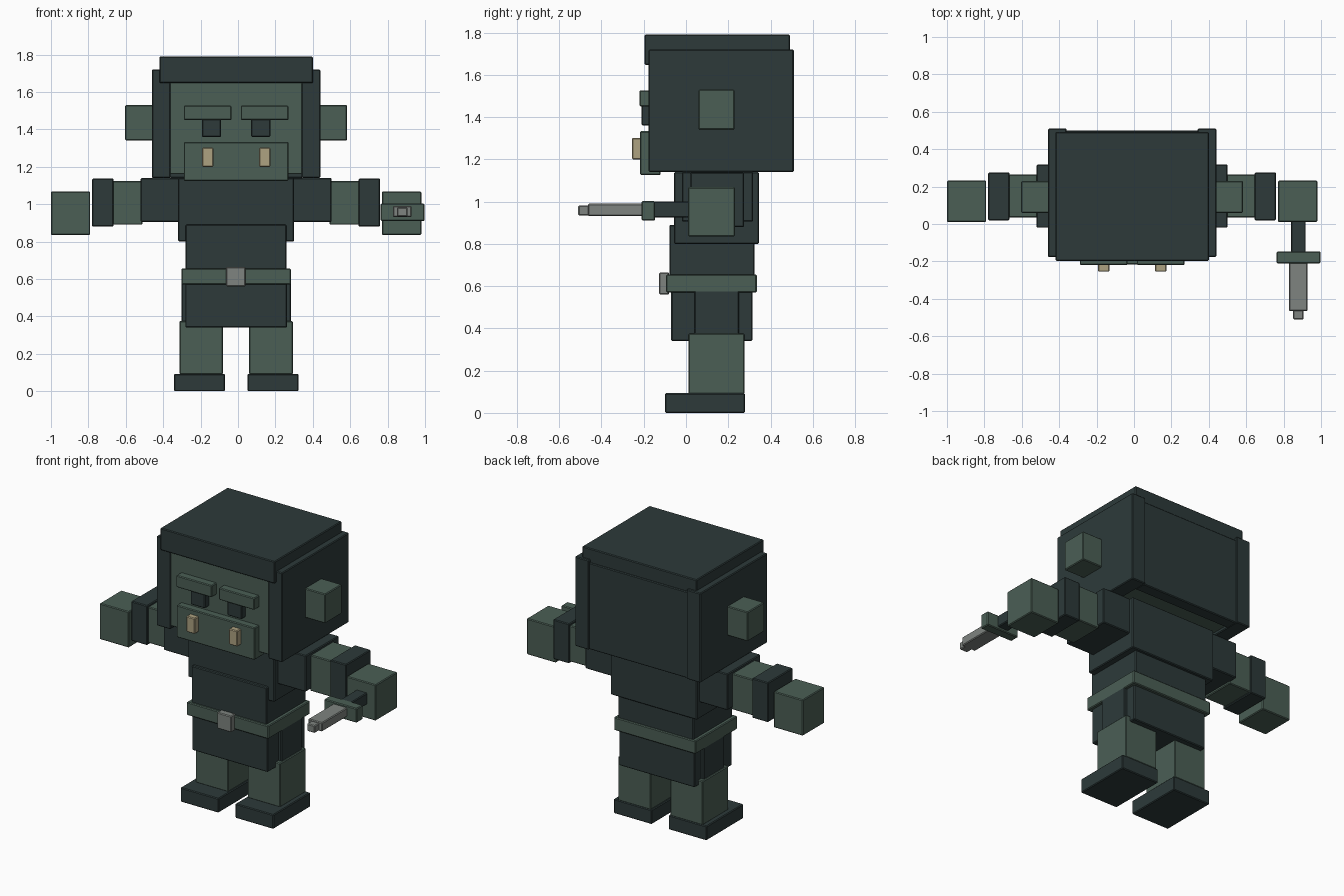
import bpy

cube = bpy.data.objects.get("Cube")
if cube:
    bpy.data.objects.remove(cube, do_unlink=True)

MID = -0.01  # plane of symmetry of the body


def material(name, rgb):
    m = bpy.data.materials.new(name)
    m.use_nodes = True
    m.diffuse_color = (*rgb, 1)
    m.node_tree.nodes["Principled BSDF"].inputs["Base Color"].default_value = (*rgb, 1)
    return m


dark = material("dark slate", (0.026, 0.042, 0.042))
green = material("grey green", (0.070, 0.114, 0.091))
tan = material("ivory", (0.42, 0.36, 0.22))
grey = material("steel grey", (0.21, 0.23, 0.215))


def box(name, mat, x, y, z, bevel=0.005):
    """Softly chamfered block spanning the given (low, high) ranges."""
    bpy.ops.mesh.primitive_cube_add(size=1, location=[sum(r) / 2 for r in (x, y, z)])
    ob = bpy.context.object
    ob.name = name
    ob.scale = [r[1] - r[0] for r in (x, y, z)]
    bpy.ops.object.transform_apply(location=False, rotation=False, scale=True)
    ob.data.materials.append(mat)
    mod = ob.modifiers.new("chamfer", 'BEVEL')
    mod.width = bevel
    mod.segments = 1
    return ob


def centred(name, mat, half, y, z):
    return box(name, mat, (MID - half, MID + half), y, z)


def pair(name, mat, inner, outer, y, z):
    box("left_" + name, mat, (MID + inner, MID + outer), y, z)
    box("right_" + name, mat, (MID - outer, MID - inner), y, z)


# Head and hair
centred("face", green, 0.36, (-0.17, 0.43), (1.16, 1.70))
pair("hair_side", dark, 0.35, 0.45, (-0.177, 0.51), (1.14, 1.72))
centred("hair_back", dark, 0.355, (0.42, 0.50), (1.14, 1.70))
centred("hair_top", dark, 0.41, (-0.197, 0.492), (1.647, 1.79))
pair("ear", green, 0.44, 0.593, (0.06, 0.23), (1.34, 1.53))

# Facial features
pair("brow", green, 0.025, 0.28, (-0.22, -0.15), (1.45, 1.527))
pair("eye", dark, 0.08, 0.183, (-0.21, -0.15), (1.36, 1.46))
centred("muzzle", green, 0.28, (-0.217, -0.12), (1.125, 1.333))
pair("tusk", tan, 0.122, 0.183, (-0.255, -0.2), (1.2, 1.302))

# Torso, belt and skirt
centred("chest", dark, 0.31, (-0.057, 0.345), (0.80, 1.14))
centred("waist", dark, 0.27, (-0.078, 0.325), (0.57, 0.89))
centred("belt", green, 0.293, (-0.094, 0.335), (0.57, 0.655))
box("buckle", grey, (-0.063, 0.04), (-0.127, -0.08), (0.56, 0.665))
centred("skirt_body", dark, 0.272, (-0.07, 0.314), (0.34, 0.58))
pair("skirt_side", dark, 0.2, 0.293, (0.04, 0.25), (0.34, 0.58))

# Arms
pair("sleeve", dark, 0.3, 0.51, (-0.02, 0.318), (0.905, 1.14))
pair("arm", green, 0.5, 0.665, (0.035, 0.265), (0.89, 1.123))
pair("cuff", dark, 0.655, 0.77, (0.02, 0.275), (0.88, 1.137))
pair("hand", green, 0.78, 0.99, (0.01, 0.232), (0.835, 1.068))

# Legs
pair("leg", green, 0.07, 0.303, (0.012, 0.277), (0.09, 0.375))
pair("foot", dark, 0.06, 0.333, (-0.1, 0.28), (0.0, 0.093))

# Dagger in the left hand
box("dagger_handle", dark, (0.84, 0.918), (-0.17, 0.03), (0.925, 1.0))
box("dagger_guard", green, (0.763, 0.997), (-0.21, -0.147), (0.91, 1.003))
box("dagger_blade", grey, (0.828, 0.928), (-0.465, -0.19), (0.932, 0.99))
box("dagger_tip", grey, (0.85, 0.907), (-0.51, -0.45), (0.934, 0.982))
